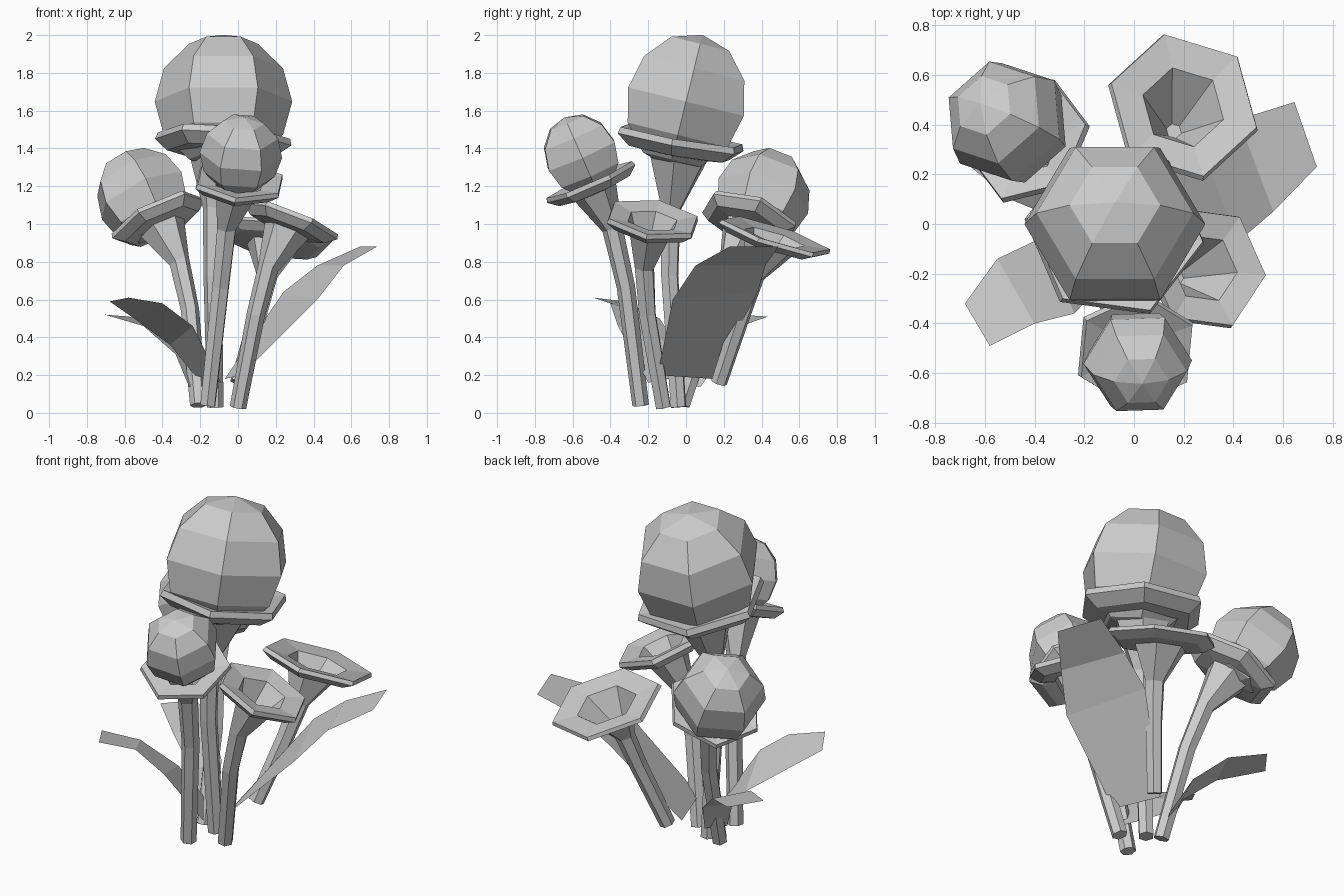
import bpy, bmesh
from math import sin, cos, pi, radians
from mathutils import Vector

if "Cube" in bpy.data.objects:
    bpy.data.objects.remove(bpy.data.objects["Cube"])

grey = bpy.data.materials.new("plain_grey")
grey.use_nodes = True
COLOUR = (0.6, 0.6, 0.6, 1)
grey.diffuse_color = COLOUR
grey.node_tree.nodes["Principled BSDF"].inputs["Base Color"].default_value = COLOUR


def finish(bm, name, closed=True):
    """Weld, orient and store a mesh."""
    bmesh.ops.remove_doubles(bm, verts=bm.verts[:], dist=0.0005)
    if closed:
        bmesh.ops.recalc_face_normals(bm, faces=bm.faces[:])
    mesh = bpy.data.meshes.new(name)
    bm.to_mesh(mesh)
    bm.free()
    mesh.materials.append(grey)
    obj = bpy.data.objects.new(name, mesh)
    bpy.context.collection.objects.link(obj)


def loft(name, rings, turn):
    """Skin six-sided rings given as (centre, axis, radius)."""
    bm = bmesh.new()
    loops = []
    for centre, axis, radius in rings:
        axis = axis.normalized()
        v = axis.cross(Vector((1, 0, 0))).normalized()
        u = v.cross(axis)
        angles = [radians(turn) + i * pi / 3 for i in range(6)]
        loops.append([bm.verts.new(centre + (u * cos(a) + v * sin(a)) * radius)
                      for a in angles])
    for low, high in zip(loops, loops[1:]):
        for i in range(6):
            j = (i + 1) % 6
            bm.faces.new((low[i], low[j], high[j], high[i]))
    bm.faces.new(loops[0])
    bm.faces.new(loops[-1])
    finish(bm, name)


# Cup outline: (height from neck to rim, share of rim radius)
CUP = [(0.75, 0.47), (0.78, 0.8), (0.93, 1.0), (1.02, 0.97),
       (0.95, 0.54), (0.12, 0.1)]


def flower(name, foot, neck, rim, axis, radius, turn=0):
    """Stem bending into a flared cup."""
    foot, neck, rim, axis = map(Vector, (foot, neck, rim, axis))
    axis.normalize()
    bend = neck - axis * (neck - foot).length * 0.18
    middle = foot * 0.25 + bend * 0.5 + neck * 0.25
    rings = [(foot, bend - foot, 0.044), (middle, neck - foot, 0.049),
             (neck, axis, 0.056)]
    for h, share in CUP:
        rings.append((neck.lerp(rim, h), axis, share * radius))
    loft(name + "_stem_and_cup", rings, turn)


def ball(name, centre, axis, radius, turn=0):
    """Faceted ball sitting in a cup."""
    centre, axis = Vector(centre), Vector(axis).normalized()
    rings = []
    for k in range(7):
        lat = -pi / 2 + k * pi / 6
        rings.append((centre + axis * radius * sin(lat), axis, radius * cos(lat)))
    loft(name + "_ball", rings, turn)


def leaf(name, edge_a, edge_b):
    """Thin bent strip between two edges."""
    bm = bmesh.new()
    a = [bm.verts.new(p) for p in edge_a]
    b = [bm.verts.new(p) for p in edge_b]
    for i in range(len(a) - 1):
        bm.faces.new((a[i], a[i + 1], b[i + 1], b[i]))
    finish(bm, name, closed=False)


# Flowers with balls
flower("tall", (-0.12, -0.04, 0.03), (-0.13, -0.08, 1.08),
       (-0.075, -0.025, 1.46), (0.07, 0.17, 0.98), 0.365, -7)
ball("tall", (-0.077, 0, 1.648), (0, 0.24, 0.97), 0.364)

front_axis = (0.08, -0.4, 0.91)
flower("front", (-0.16, -0.24, 0.04), (-0.06, -0.39, 0.98),
       (0.01, -0.51, 1.23), front_axis, 0.255, 25)
ball("front", (0.015, -0.555, 1.365), front_axis, 0.219)

back_axis = (-0.42, 0.3, 0.85)
flower("back", (-0.21, -0.02, 0.04), (-0.31, 0.23, 0.8),
       (-0.43, 0.34, 1.04), back_axis, 0.27, 5)
ball("back", (-0.51, 0.41, 1.15), back_axis, 0.255, 35)

# Open flowers
flower("side_open", (0, -0.12, 0.03), (0.16, -0.22, 0.77),
       (0.29, -0.175, 1.03), (0.37, 0.14, 0.92), 0.264, -4)
flower("back_open", (0, 0.175, 0.16), (0.155, 0.36, 0.72),
       (0.2, 0.475, 0.94), (0.15, 0.3, 0.94), 0.315, 45)

# Leaves
leaf("large_leaf",
     [(0.02, -0.15, 0.2), (0.42, -0.07, 0.6), (0.56, 0.05, 0.78), (0.735, 0.23, 0.88)],
     [(-0.07, 0.14, 0.18), (0.24, 0.38, 0.64), (0.42, 0.42, 0.78), (0.645, 0.49, 0.88)])
leaf("front_leaf",
     [(-0.09, -0.2, 0.16), (-0.24, -0.36, 0.46), (-0.4, -0.4, 0.58), (-0.58, -0.49, 0.61)],
     [(-0.23, 0, 0.2), (-0.36, -0.05, 0.36), (-0.55, -0.14, 0.5), (-0.68, -0.32, 0.59)])
leaf("small_leaf",
     [(-0.26, -0.02, 0.14), (-0.33, 0.03, 0.31), (-0.5, 0.1, 0.46), (-0.705, 0.27, 0.52)],
     [(-0.18, 0.08, 0.14), (-0.25, 0.2, 0.33), (-0.4, 0.32, 0.47), (-0.58, 0.435, 0.51)])
